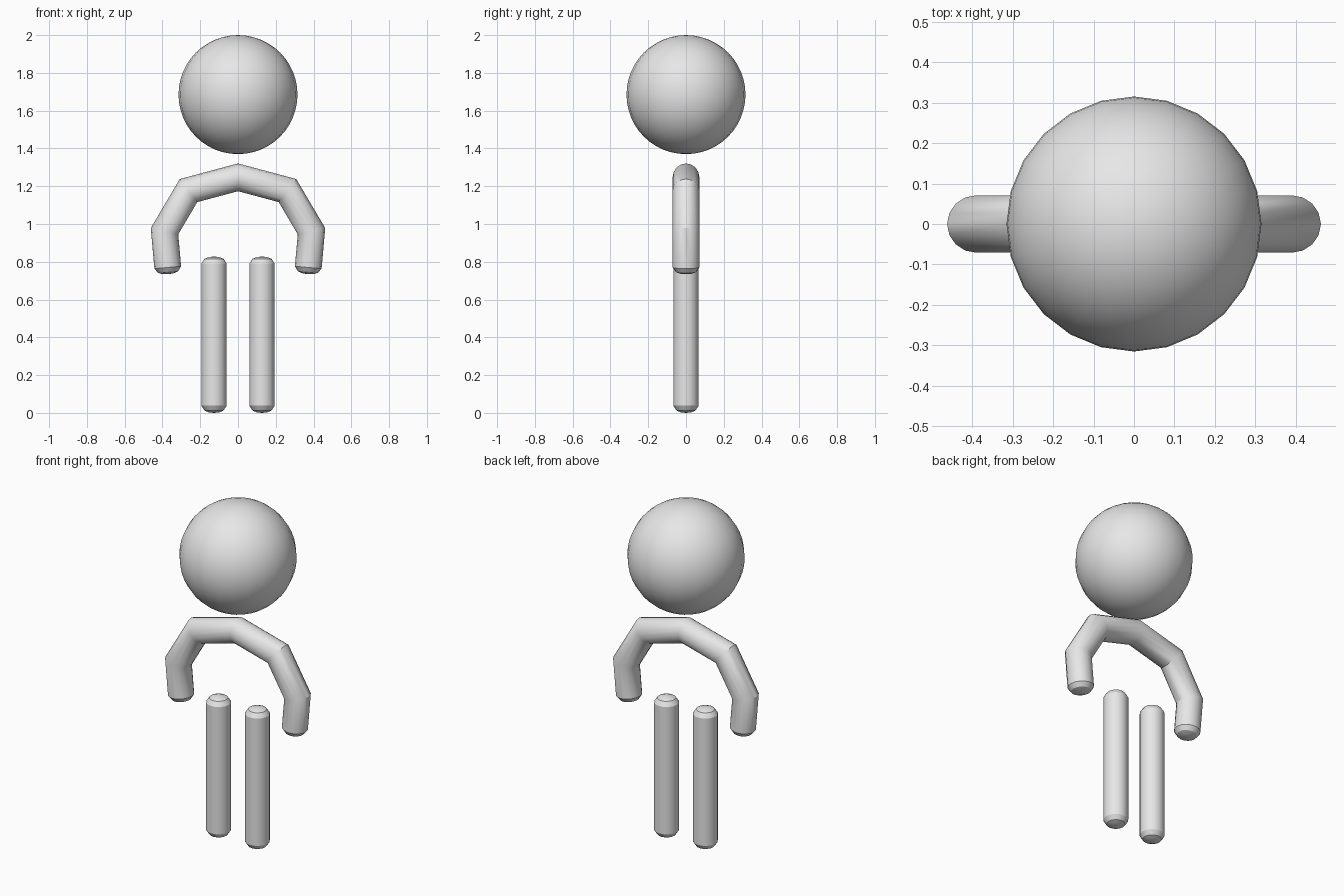
import bpy, bmesh, math
from mathutils import Vector

if "Cube" in bpy.data.objects:
    bpy.data.objects.remove(bpy.data.objects["Cube"])

grey = bpy.data.materials.new("light_grey")
grey.diffuse_color = (0.8, 0.8, 0.8, 1)
grey.use_nodes = True
grey.node_tree.nodes["Principled BSDF"].inputs["Base Color"].default_value = grey.diffuse_color

Y = Vector((0, 1, 0))
SIDES = 16


def finish(bm, name, angle):
    bmesh.ops.recalc_face_normals(bm, faces=bm.faces)
    me = bpy.data.meshes.new(name)
    bm.to_mesh(me)
    bm.free()
    me.materials.append(grey)
    ob = bpy.data.objects.new(name, me)
    bpy.context.collection.objects.link(ob)
    bpy.ops.object.select_all(action='DESELECT')
    ob.select_set(True)
    bpy.context.view_layer.objects.active = ob
    bpy.ops.object.shade_smooth_by_angle(angle=math.radians(angle))
    return ob


def capped_tube(name, path, radius, cap):
    """Mitred round tube along x/z points, with a shallow dome on each end."""
    pts = [Vector((x, 0, z)) for x, z in path]
    dirs = [(b - a).normalized() for a, b in zip(pts, pts[1:])]
    rings = []  # centre, tangent, in-plane stretch, radius
    for r, d in ((0.4, 0.93), (0.75, 0.68)):
        rings.append((pts[0] - dirs[0] * cap * d, dirs[0], 1, radius * r))
    for i, p in enumerate(pts):
        a, b = dirs[max(i - 1, 0)], dirs[min(i, len(dirs) - 1)]
        t = (a + b).normalized()
        rings.append((p, t, 1 / t.dot(b), radius))
    for r, d in ((0.75, 0.68), (0.4, 0.93)):
        rings.append((pts[-1] + dirs[-1] * cap * d, dirs[-1], 1, radius * r))

    bm = bmesh.new()
    loops = []
    for c, t, stretch, r in rings:
        side = t.cross(Y)
        loops.append([bm.verts.new(c + side * (math.cos(a) * r * stretch) + Y * (math.sin(a) * r))
                      for a in (2 * math.pi * k / SIDES for k in range(SIDES))])
    for l0, l1 in zip(loops, loops[1:]):
        for k in range(SIDES):
            j = (k + 1) % SIDES
            bm.faces.new((l0[k], l0[j], l1[j], l1[k]))
    # dome tips
    for loop, tip in ((loops[0], pts[0] - dirs[0] * cap), (loops[-1], pts[-1] + dirs[-1] * cap)):
        v = bm.verts.new(tip)
        for k in range(SIDES):
            bm.faces.new((loop[k], loop[(k + 1) % SIDES], v))
    return finish(bm, name, 30)


# Head
bm = bmesh.new()
bmesh.ops.create_uvsphere(bm, u_segments=24, v_segments=24, radius=0.315)
bmesh.ops.translate(bm, verts=bm.verts, vec=(0, 0, 1.685))
finish(bm, "head", 40)

# Shoulders and both arms as one bent tube
half = [(0.262, 1.177), (0.389, 0.962), (0.372, 0.77)]
arm_path = [(-x, z) for x, z in reversed(half)] + [(0, 1.247)] + half
capped_tube("arms", arm_path, 0.071, 0.036)

# Legs
for side, x in (("left", 0.127), ("right", -0.127)):
    capped_tube(side + "_leg", [(x, 0.038), (x, 0.79)], 0.067, 0.038)
